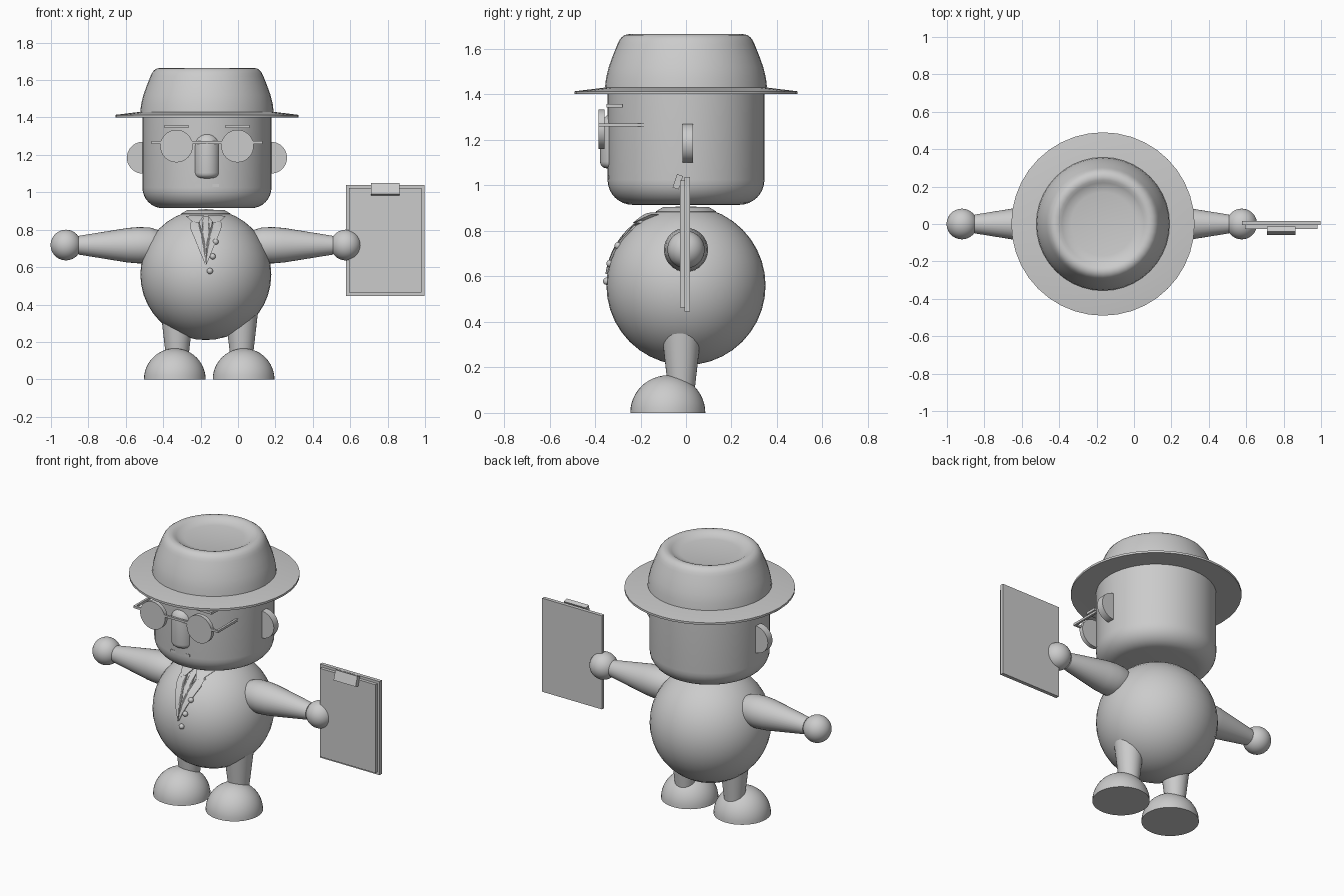
import bpy, bmesh, math
from mathutils import Vector, Matrix

if "Cube" in bpy.data.objects:
    bpy.data.objects.remove(bpy.data.objects["Cube"])

CX = -0.166          # middle of the figure
BODY = Vector((-0.172, 0, 0.56))
BODY_R = 0.35

grey = bpy.data.materials.new("plain_grey")
grey.use_nodes = True
grey.diffuse_color = (0.6, 0.6, 0.6, 1)
grey.node_tree.nodes["Principled BSDF"].inputs["Base Color"].default_value = (0.6, 0.6, 0.6, 1)


def finish(name, bm, matrix=Matrix(), angle=35):
    bmesh.ops.recalc_face_normals(bm, faces=bm.faces)
    mesh = bpy.data.meshes.new(name)
    bm.to_mesh(mesh)
    bm.free()
    ob = bpy.data.objects.new(name, mesh)
    bpy.context.collection.objects.link(ob)
    mesh.materials.append(grey)
    ob.matrix_world = matrix
    bpy.ops.object.select_all(action="DESELECT")
    ob.select_set(True)
    bpy.context.view_layer.objects.active = ob
    bpy.ops.object.shade_smooth_by_angle(angle=math.radians(angle))
    return ob


def lathe(name, profile, matrix=Matrix(), steps=40):
    """Turn a (radius, height) profile around the local z axis."""
    bm = bmesh.new()
    verts = [bm.verts.new((r, 0, z)) for r, z in profile]
    edges = [bm.edges.new(pair) for pair in zip(verts, verts[1:])]
    bmesh.ops.spin(bm, geom=verts + edges, cent=(0, 0, 0), axis=(0, 0, 1),
                   angle=math.tau, steps=steps, use_merge=False)
    bmesh.ops.remove_doubles(bm, verts=bm.verts, dist=1e-5)
    return finish(name, bm, matrix)


def arc(r, z, radius, start, end, n=8):
    angles = [math.radians(start + (end - start) * i / n) for i in range(n + 1)]
    return [(max(r + radius * math.cos(a), 0), z + radius * math.sin(a)) for a in angles]


def box(name, lo, hi, bevel=0, matrix=Matrix()):
    bm = bmesh.new()
    lo, hi = Vector(lo), Vector(hi)
    bmesh.ops.create_cube(bm, size=1, matrix=Matrix.Translation((lo + hi) / 2)
                          @ Matrix.Diagonal((*(hi - lo), 1)))
    if bevel:
        bmesh.ops.bevel(bm, geom=bm.edges[:], offset=bevel, segments=2, affect="EDGES")
    return finish(name, bm, matrix)


def disc(name, loc, radius, thick):
    """Flat round plate facing the front."""
    h = thick / 2
    return lathe(name, [(0, -h), (radius, -h), (radius, h), (0, h)],
                 Matrix.Translation(loc) @ Matrix.Rotation(math.pi / 2, 4, "X"))


def ball(name, loc, radius):
    return lathe(name, arc(0, 0, radius, -90, 90, 20), Matrix.Translation(loc))


def patch(name, outline, lift):
    """Cloth panel drawn in front view and wrapped on the round body."""
    bm = bmesh.new()
    bm.faces.new([bm.verts.new((x, 0, z)) for x, z in outline])
    bmesh.ops.triangulate(bm, faces=bm.faces[:])
    bmesh.ops.subdivide_edges(bm, edges=bm.edges[:], cuts=3, use_grid_fill=True)
    bmesh.ops.triangulate(bm, faces=bm.faces[:])
    outer = bm.faces[:]
    ext = bmesh.ops.extrude_face_region(bm, geom=outer, use_keep_orig=True)
    inner = {v for v in ext["geom"] if isinstance(v, bmesh.types.BMVert)}
    for v in bm.verts:
        r = BODY_R + (-0.006 if v in inner else lift)
        dx, dz = v.co.x, v.co.z - BODY.z
        y = -math.sqrt(max(r * r - dx * dx - dz * dz, 0))
        v.co = (BODY.x + dx, y, v.co.z)
    return finish(name, bm)


axis = Matrix.Translation((CX, 0, 0))

# Head with rounded jaw, and round body
lathe("head", [(0, 0.915)] + arc(0.235, 1.025, 0.11, -90, 0) + [(0.345, 1.42), (0, 1.42)], axis, 48)
ball("body", BODY, BODY_R)

# Hat with sloping brim and dented crown
lathe("hat_brim", [(0, 1.41), (0.3, 1.41), (0.49, 1.401), (0.49, 1.414), (0.35, 1.431), (0, 1.431)], axis)
lathe("hat_crown", [(0.357, 1.425), (0.352, 1.47), (0.34, 1.52), (0.322, 1.57), (0.302, 1.62),
                    (0.294, 1.637), (0.284, 1.651), (0.27, 1.661), (0.252, 1.665), (0.235, 1.661),
                    (0.22, 1.652), (0.2, 1.642), (0.17, 1.636), (0, 1.634)], axis)

# Nose, mouth and bridge of the glasses
lathe("nose", [(0, 1.075)] + arc(0.04, 1.105, 0.03, -90, 0, 5) + arc(0, 1.25, 0.07, 0, 90),
      Matrix.Translation((CX, -0.308, 0)), 32)
box("mouth", (CX - 0.065, -0.343, 1.029), (CX + 0.065, -0.3, 1.044))
box("glasses_bar", (CX - 0.29, -0.385, 1.259), (CX + 0.29, -0.372, 1.273))

# Paired parts
for side, name in ((1, "left"), (-1, "right")):
    x = lambda d: CX + side * d
    disc(name + "_ear", (x(0.343), 0.007, 1.185), 0.085, 0.046)
    disc(name + "_lens", (x(0.163), -0.372, 1.247), 0.087, 0.026)
    box(name + "_temple", (x(0.29) - 0.007, -0.385, 1.259), (x(0.29) + 0.007, -0.185, 1.273))
    box(name + "_eyebrow", (x(0.163) - 0.064, -0.35, 1.343), (x(0.163) + 0.064, -0.28, 1.359))
    # Arm tapers from a rounded shoulder to the wrist
    lathe(name + "_arm", [(0, 0.2), (0.05, 0.215), (0.08, 0.25), (0.095, 0.3), (0.097, 0.36),
                          (0.092, 0.42), (0.05, 0.68), (0, 0.68)],
          Matrix.Translation((BODY.x, 0, 0.717)) @ Matrix.Rotation(side * math.pi / 2, 4, "Y"), 32)
    ball(name + "_hand", (BODY.x + side * 0.748, 0, 0.718), 0.082)
    # Leg and half round shoe
    lathe(name + "_leg", [(0, 0.1), (0.058, 0.1), (0.088, 0.36), (0, 0.36)],
          Matrix.Translation((-0.153 + side * 0.172, -0.02, 0)), 32)
    lathe(name + "_shoe", [(0, 0)] + arc(0, 0, 0.165, 0, 90, 12),
          Matrix.Translation((-0.154 + side * 0.184, -0.08, 0)))
    # Lapel and collar point
    flip = lambda pts: [(side * px, pz) for px, pz in pts]
    patch(name + "_lapel", flip([(0.045, 0.875), (0.085, 0.835), (0.062, 0.825), (0.082, 0.805),
                                 (0.002, 0.61), (0.002, 0.735)]), 0.008)
    patch(name + "_collar_point", flip([(0.01, 0.875), (0.06, 0.88), (0.105, 0.872), (0.08, 0.848),
                                        (0.04, 0.835)]), 0.013)

# Neck collar, tie and buttons
lathe("collar_band", [(0.09, 0.885), (0.128, 0.876), (0.132, 0.886), (0.1, 0.905), (0.09, 0.905)],
      Matrix.Translation((BODY.x, 0, 0)))
patch("tie", [(-0.015, 0.87), (0.015, 0.87), (0.022, 0.8), (0, 0.7), (-0.022, 0.8)], 0.005)
for i in range(3):
    bx, bz = -0.12 - 0.015 * i, 0.735 - 0.078 * i
    depth = math.sqrt(BODY_R ** 2 - (bx - BODY.x) ** 2 - (bz - BODY.z) ** 2)
    ball(f"button_{i + 1}", (bx, -depth, bz), 0.016)

# Clipboard held in the left hand
box("clipboard", (0.577, -0.006, 0.446), (0.996, 0.017, 1.038))
box("paper", (0.593, -0.026, 0.463), (0.98, -0.006, 1.022))
box("clip", (-0.077, -0.014, -0.031), (0.077, 0.014, 0.031),
    matrix=Matrix.Translation((0.787, -0.036, 1.016)) @ Matrix.Rotation(math.radians(-18), 4, "X"))
